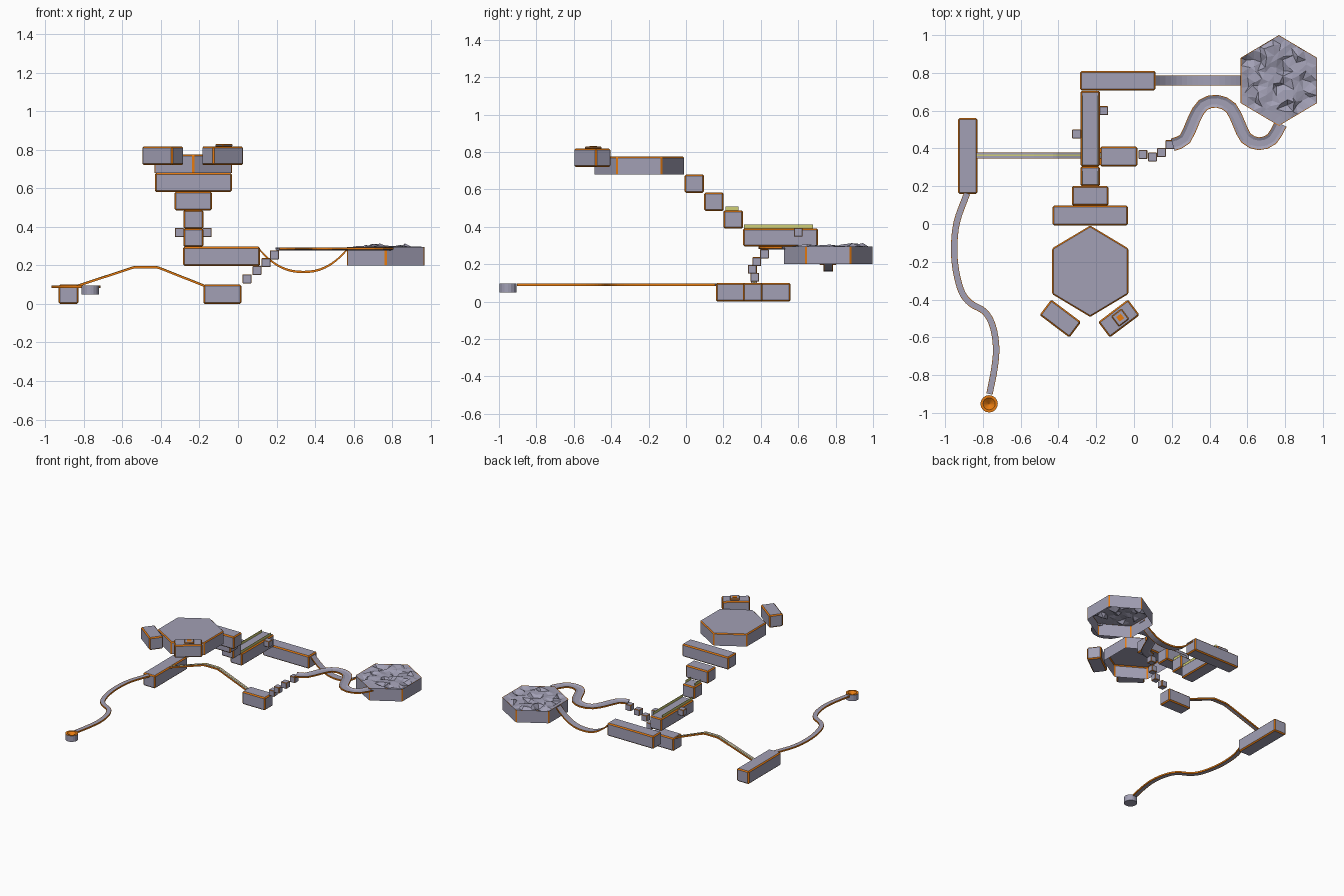
import bpy, bmesh, math, random
from mathutils import Vector

if "Cube" in bpy.data.objects:
    bpy.data.objects.remove(bpy.data.objects["Cube"])

random.seed(7)


def material(name, rgb):
    m = bpy.data.materials.new(name)
    m.diffuse_color = (*rgb, 1)
    m.use_nodes = True
    m.node_tree.nodes["Principled BSDF"].inputs["Base Color"].default_value = m.diffuse_color
    return m


GREY = material("lavender_grey", (0.36, 0.35, 0.46))
ORANGE = material("orange_trim", (0.85, 0.21, 0.005))
YELLOW = material("pale_yellow", (0.62, 0.62, 0.18))


def finish(bm, name, mats=(GREY, ORANGE), trim=0.0, recalc=True):
    if recalc:
        bmesh.ops.recalc_face_normals(bm, faces=bm.faces)
    me = bpy.data.meshes.new(name)
    bm.to_mesh(me)
    bm.free()
    ob = bpy.data.objects.new(name, me)
    bpy.context.collection.objects.link(ob)
    for m in mats:
        me.materials.append(m)
    if trim:  # orange edging made by a narrow chamfer
        b = ob.modifiers.new("edge_trim", 'BEVEL')
        b.width = trim
        b.segments = 1
        b.material = 1
    return ob


def box(name, x, y, z, trim=0.008, mats=(GREY, ORANGE), turn=0):
    """Box from (min, max) ranges, optionally turned about its own centre."""
    bm = bmesh.new()
    bmesh.ops.create_cube(bm, size=1)
    size = Vector((x[1] - x[0], y[1] - y[0], z[1] - z[0]))
    for v in bm.verts:
        v.co = v.co * size
    ob = finish(bm, name, mats, trim)
    ob.location = (sum(x) / 2, sum(y) / 2, sum(z) / 2)
    ob.rotation_euler.z = math.radians(turn)
    return ob


def smooth_path(pts, n=5):
    """Catmull-Rom curve through the given points."""
    p = [Vector(q) for q in pts]
    p = [2 * p[0] - p[1]] + p + [2 * p[-1] - p[-2]]
    out = []
    for i in range(1, len(p) - 2):
        a, b, c, d = p[i - 1:i + 3]
        for k in range(n):
            t = k / n
            out.append(0.5 * (2 * b + (c - a) * t + (2 * a - 5 * b + 4 * c - d) * t * t
                              + (3 * b - a - 3 * c + d) * t ** 3))
    return out + [p[-2]]


def sweep(name, path, profile, orange):
    """Sweep a closed (side, height) profile; segments listed in orange are trim."""
    bm = bmesh.new()
    rings = []
    for i, p in enumerate(path):
        t = path[min(i + 1, len(path) - 1)] - path[max(i - 1, 0)]
        side = Vector((t.y, -t.x, 0)).normalized()
        rings.append([bm.verts.new(p + side * s + Vector((0, 0, h))) for s, h in profile])
    n = len(profile)
    for a, b in zip(rings, rings[1:]):
        for j in range(n):
            k = (j + 1) % n
            f = bm.faces.new((a[j], a[k], b[k], b[j]))
            f.material_index = 1 if j in orange else 0
    bm.faces.new(rings[0])
    bm.faces.new(rings[-1][::-1])
    return finish(bm, name)


def ribbon(w, h, e=0.003, u=0.006):
    """Flat strip with orange sides and orange borders above and below."""
    return [(-w, 0), (-w + e, 0), (w - e, 0), (w, 0), (w, -h), (w - u, -h),
            (-w + u, -h), (-w, -h)], (0, 2, 3, 4, 6, 7)


def hexagon(name, cx, cy, rx, ry, z0, z1, rocky=False):
    """Six-sided platform, open underneath, points towards front and back."""
    bm = bmesh.new()
    ring = [(0, ry), (-rx, ry / 2), (-rx, -ry / 2), (0, -ry), (rx, -ry / 2), (rx, ry / 2)]
    low = [bm.verts.new((cx + x, cy + y, z0)) for x, y in ring]
    top = [bm.verts.new((cx + x, cy + y, z1)) for x, y in ring]
    for i in range(6):
        j = (i + 1) % 6
        bm.faces.new((low[i], low[j], top[j], top[i]))
    if not rocky:
        bm.faces.new(top)
    finish(bm, name, trim=0.007, recalc=False)
    if rocky:  # mostly level ground with scattered jagged peaks
        bm = bmesh.new()
        rim = [bm.verts.new((cx + x * .985, cy + y * .985, z1 - 0.001)) for x, y in ring]
        mid = bm.verts.new((cx, cy, z1))
        for i in range(6):
            bm.faces.new((rim[i], rim[(i + 1) % 6], mid))
            # orange border around the rocks
            j = (i + 1) % 6
            outer = [bm.verts.new((cx + ring[k][0], cy + ring[k][1], z1)) for k in (i, j)]
            bm.faces.new((outer[0], outer[1], rim[j], rim[i])).material_index = 1
        inside = {e for e in bm.edges if all(f.material_index == 0 for f in e.link_faces)}
        inside |= {e for e in bm.edges if any(f.material_index == 0 for f in e.link_faces)}
        bmesh.ops.subdivide_edges(bm, edges=list(inside), cuts=5, use_grid_fill=True)
        bmesh.ops.triangulate(bm, faces=bm.faces[:])
        for v in bm.verts:
            if all(f.material_index == 0 for f in v.link_faces):
                peak = random.uniform(-.03, .022) if random.random() < .3 else \
                    random.uniform(-.004, .008)
                v.co += Vector((random.uniform(-.014, .014), random.uniform(-.014, .014), peak))
        finish(bm, name + "_rocks", recalc=False)


# Solid platforms
box("long_platform", (-.932, -.828), (.16, .56), (0, .1))
box("low_platform", (-.18, .018), (.305, .41), (0, .1))
box("back_platform", (-.285, .115), (.708, .81), (.197, .297))
box("walkway_platform", (-.283, -.18), (.305, .705), (.295, .392))
for name, hw, y0, z0 in (("step_small", .052, .2, .39), ("step_medium", .097, .097, .485),
                         ("step_wide", .2, -.007, .582)):
    box(name, (-.232 - hw, -.232 + hw), (y0, y0 + .104), (z0, z0 + .098))

# Turned blocks before the large hexagon
for name, cx, turn in (("left_block", -.39, -37), ("right_block", -.08, 37)):
    box(name, (cx - .099, cx + .099), (-.552, -.449), (.72, .818), turn=turn)
box("goal_plate", (-.107, -.039), (-.53, -.462), (.816, .83), trim=.005, turn=37)
box("goal_mark", (-.088, -.058), (-.511, -.481), (.829, .831), trim=0, mats=(ORANGE,), turn=37)

# Stepping cubes and side cubes
for i, (x, y, z) in enumerate(((.047, .368, .13), (.098, .355, .173), (.145, .378, .214),
                               (.19, .42, .255), (-.304, .477, .371), (-.16, .6, .371))):
    s = .0235
    box(f"small_cube_{i + 1}", (x - s, x + s), (y - s, y + s), (z - s, z + s), trim=.003)

# Hexagonal platforms
hexagon("large_hexagon", -.232, -.25, .202, .242, .68, .776)
hexagon("rocky_hexagon", .767, .76, .202, .24, .2, .295, rocky=True)

# Winding flat path from the start disc
sweep("winding_path", smooth_path([(x, y, .096) for x, y in (
      (-.765, -.9), (-.738, -.76), (-.73, -.65), (-.748, -.54), (-.79, -.465), (-.865, -.42),
      (-.912, -.36), (-.942, -.25), (-.952, -.13), (-.938, .01), (-.884, .162))], 4),
      *ribbon(.017, .012))

# Raised bridge with a yellow centre line
arch = [Vector((x, .363, z)) for x, z in ((-.835, .099), (-.55, .193), (-.53, .197),
                                         (-.43, .197), (-.41, .193), (-.175, .1))]
sweep("raised_bridge", arch, *ribbon(.016, .012))
line = sweep("bridge_line", arch, [(-.005, .001), (.003, .001), (.003, -.002), (-.005, -.002)], ())
line.data.materials[0] = YELLOW

# Sagging bridge to the rocky hexagon
sag = [Vector((.11 + .458 * i / 16, .76,
               .172 + .118 * abs(i / 8 - 1) ** 2.3)) for i in range(17)]
sweep("sagging_bridge", sag, *ribbon(.026, .012))

# Winding gutter from the cubes to the rocky hexagon
gutter = [(-.034, .004), (-.030, .004), (-.016, -.003), (.016, -.003), (.030, .004),
          (.034, .004), (.034, -.007), (.018, -.012), (-.018, -.012), (-.034, -.007)]
sweep("winding_gutter", smooth_path([(x, y, .29) for x, y in (
      (.205, .42), (.27, .45), (.318, .555), (.365, .63), (.44, .65), (.513, .615),
      (.556, .53), (.593, .455), (.66, .425), (.73, .45), (.777, .53))], 2),
      gutter, (0, 4, 5, 9))

# Thin yellow guard fins beside the walkway and the first step
for i, x in enumerate((-.272, -.191)):
    box(f"walkway_fin_{i + 1}", (x - .001, x + .001), (.31, .68), (.391, .412), 0, (YELLOW,))
    box(f"step_fin_{i + 1}", (x - .001, x + .001), (.21, .28), (.487, .508), 0, (YELLOW,))

# Start disc with an orange rim and dish
bm = bmesh.new()
bmesh.ops.create_cone(bm, cap_ends=True, segments=16, radius1=.046, radius2=.046, depth=.047)
cap = [f for f in bm.faces if f.normal.z > .9]
ring = bmesh.ops.inset_region(bm, faces=cap, thickness=.014)["faces"]
dish = bmesh.ops.poke(bm, faces=cap)
for v in dish["verts"]:
    v.co.z -= .025
for f in ring + dish["faces"]:
    f.material_index = 1
finish(bm, "start_disc").location = (-.767, -.952, .0735)
